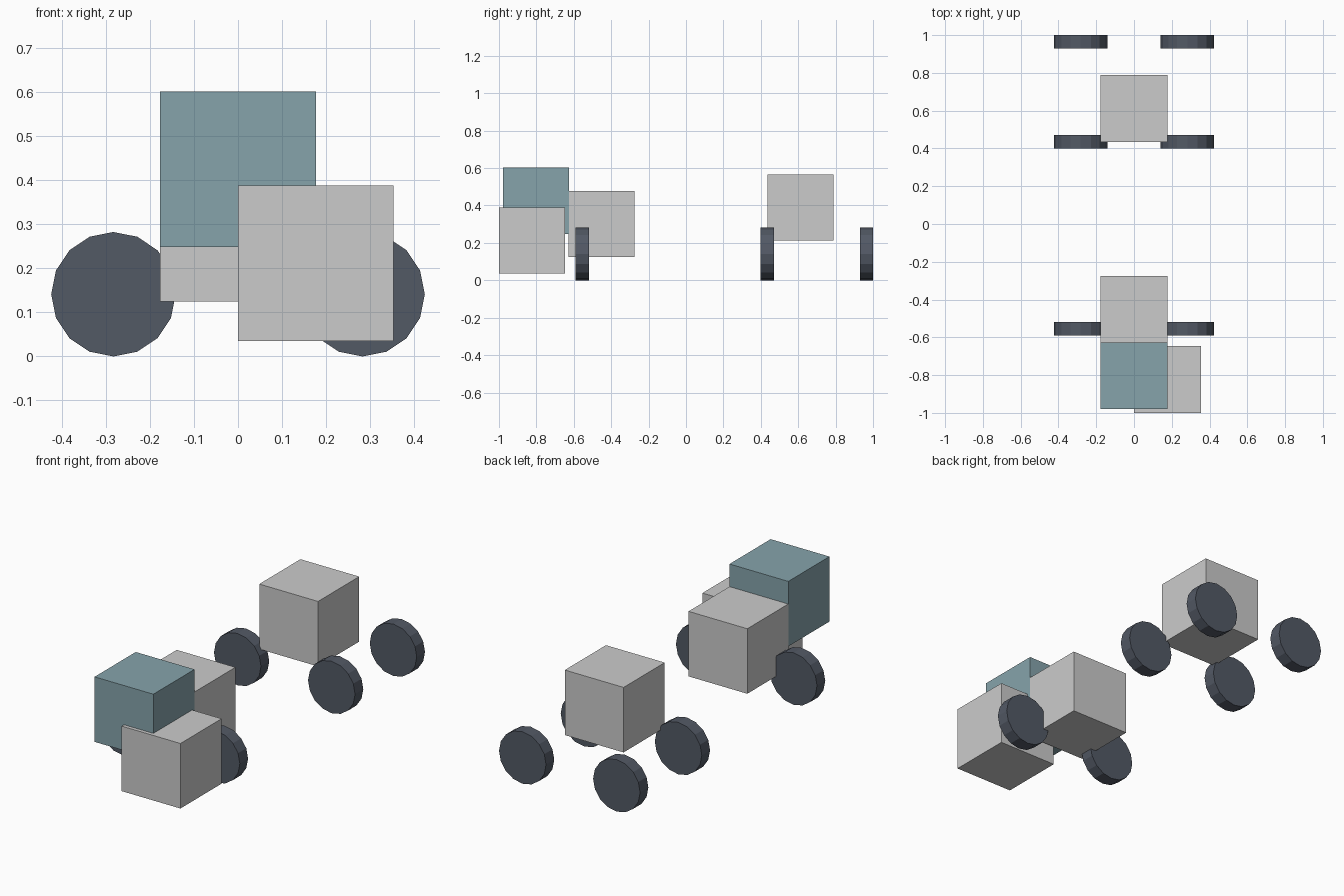
import bpy
from math import pi

if "Cube" in bpy.data.objects:
    bpy.data.objects.remove(bpy.data.objects["Cube"])

BOX = 0.3535      # edge of every body block
RADIUS = 0.1414   # wheel radius
WIDTH = 0.0707    # wheel thickness


def material(name, colour):
    mat = bpy.data.materials.new(name)
    mat.diffuse_color = (*colour, 1)
    mat.use_nodes = True
    mat.node_tree.nodes["Principled BSDF"].inputs["Base Color"].default_value = mat.diffuse_color
    return mat


def block(name, centre, mat=None):
    bpy.ops.mesh.primitive_cube_add(size=BOX, location=centre)
    ob = bpy.context.object
    ob.name = name
    if mat:
        ob.data.materials.append(mat)


def wheel(name, x, y, mat):
    bpy.ops.mesh.primitive_cylinder_add(vertices=16, radius=RADIUS, depth=WIDTH,
                                        location=(x, y, RADIUS), rotation=(pi / 2, 0, 0))
    ob = bpy.context.object
    ob.name = name
    ob.data.materials.append(mat)


teal = material("cab_teal", (0.24, 0.37, 0.41))
rubber = material("tyre_dark", (0.085, 0.1, 0.13))

# Body blocks
block("cab", (0, -0.803, 0.425), teal)
block("engine_block", (0.177, -0.823, 0.212))
block("front_body", (0, -0.451, 0.302))
block("rear_body", (0, 0.612, 0.389))

# Three pairs of wheels, discs facing front and back
for axle, y in (("front", -0.555), ("middle", 0.435), ("rear", 0.965)):
    for side, x in (("left", -0.283), ("right", 0.283)):
        wheel(f"{axle}_wheel_{side}", x, y, rubber)
